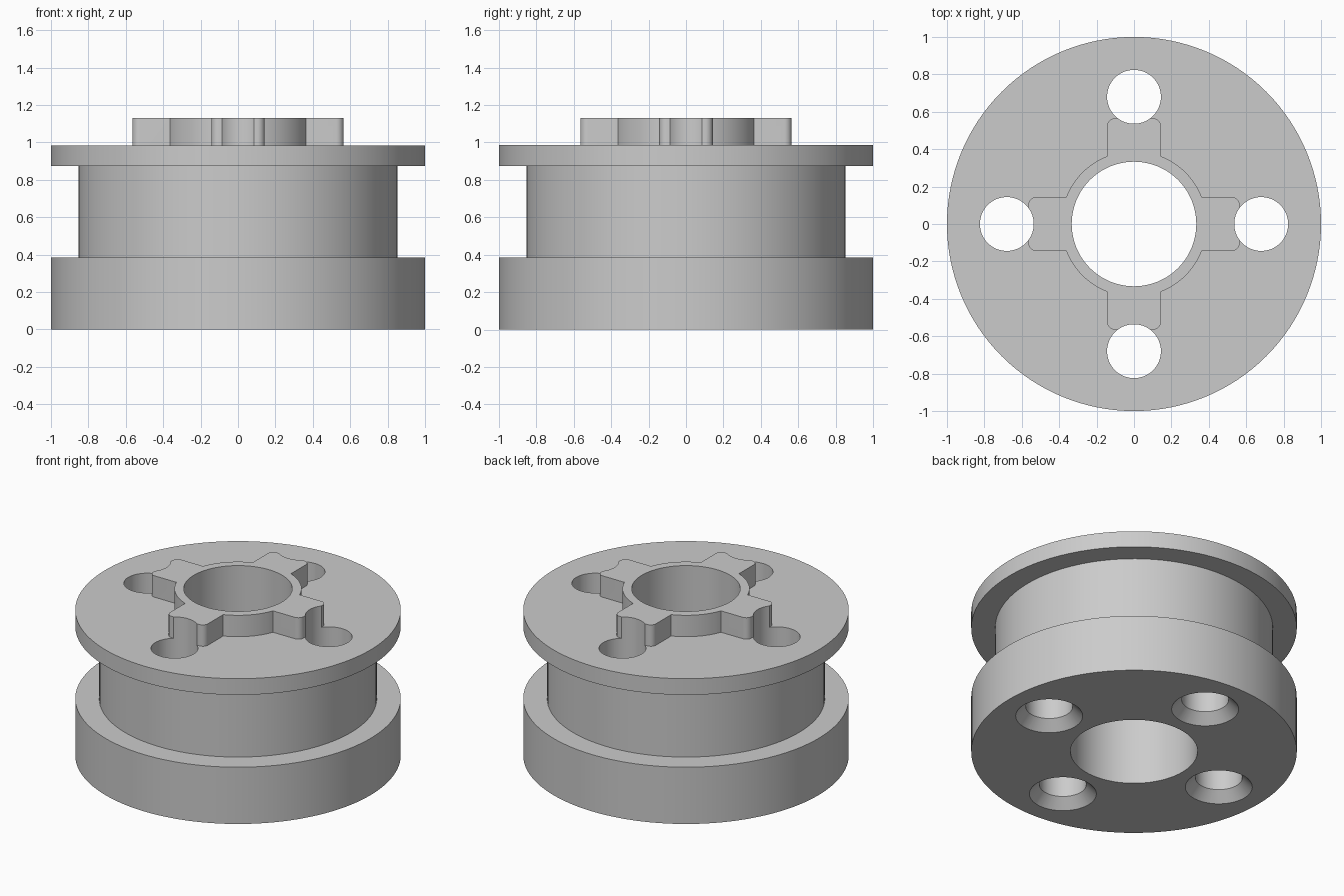
import bpy, bmesh
from math import sin, cos, pi, radians

if "Cube" in bpy.data.objects:
    bpy.data.objects.remove(bpy.data.objects["Cube"])

SEGMENTS = 128
BORE, HUB = 0.333, 0.39          # bore and raised collar radii
HOLE_R, HOLE_AT = 0.144, 0.68    # bolt holes
DECK, TOP = 0.985, 1.13          # flange top and collar top

grey = bpy.data.materials.new("plain grey")
grey.use_nodes = True
grey.diffuse_color = (0.6, 0.6, 0.6, 1)
grey.node_tree.nodes["Principled BSDF"].inputs["Base Color"].default_value = (0.6, 0.6, 0.6, 1)


def finish(name, bm):
    bmesh.ops.recalc_face_normals(bm, faces=bm.faces)
    mesh = bpy.data.meshes.new(name)
    bm.to_mesh(mesh)
    bm.free()
    mesh.materials.append(grey)
    obj = bpy.data.objects.new(name, mesh)
    bpy.context.collection.objects.link(obj)
    return obj


def lathe(name, profile, x=0, y=0, steps=SEGMENTS):
    """Spin a closed (radius, height) outline about a vertical axis."""
    bm = bmesh.new()
    rings = []
    for i in range(steps):
        a = 2 * pi * i / steps
        rings.append([bm.verts.new((x + r * cos(a), y + r * sin(a), z)) for r, z in profile])
    n = len(profile)
    for i in range(steps):
        a, b = rings[i], rings[(i + 1) % steps]
        for j in range(n):
            k = (j + 1) % n
            bm.faces.new((a[j], b[j], b[k], a[k]))
    bmesh.ops.remove_doubles(bm, verts=bm.verts, dist=1e-6)
    bmesh.ops.dissolve_degenerate(bm, edges=bm.edges, dist=1e-6)
    return finish(name, bm)


def arm(name, turn):
    """Collar arm with two rounded outer corners."""
    inner, outer, half, r = 0.36, 0.565, 0.143, 0.04
    points = [(inner, -half)]
    for start, cy in ((-90, r - half), (0, half - r)):
        for i in range(9):
            a = radians(start + i * 90 / 8)
            points.append((outer - r + r * cos(a), cy + r * sin(a)))
    points.append((inner, half))
    c, s = cos(turn), sin(turn)
    bm = bmesh.new()
    face = bm.faces.new([bm.verts.new((x * c - y * s, x * s + y * c, DECK - 0.05)) for x, y in points])
    lifted = bmesh.ops.extrude_face_region(bm, geom=[face])["geom"]
    bmesh.ops.translate(bm, vec=(0, 0, TOP - DECK + 0.05),
                        verts=[v for v in lifted if isinstance(v, bmesh.types.BMVert)])
    return finish(name, bm)


def combine(target, tool, operation):
    mod = target.modifiers.new(operation.lower(), "BOOLEAN")
    mod.operation, mod.solver, mod.object = operation, "EXACT", tool
    bpy.context.view_layer.objects.active = target
    bpy.ops.object.modifier_apply(modifier=mod.name)
    bpy.data.objects.remove(tool)


# Grooved body with raised collar and a stepped bore
spool = lathe("grooved_spool", [
    (0.39, 0), (1, 0), (1, 0.385), (0.853, 0.385), (0.853, 0.875), (1, 0.875),
    (1, DECK), (HUB, DECK), (HUB, TOP), (BORE, TOP), (BORE, 0.65), (0.39, 0.65)])

# Four collar arms
for i in range(4):
    combine(spool, arm("collar_arm", i * pi / 2), "UNION")

# Four bolt holes, countersunk underneath
for i in range(4):
    a = i * pi / 2
    drill = lathe("bolt_drill", [(0, -0.02), (0.225, -0.02), (HOLE_R, 0.065), (HOLE_R, 1.3), (0, 1.3)],
                  HOLE_AT * cos(a), HOLE_AT * sin(a), 64)
    combine(spool, drill, "DIFFERENCE")

bpy.ops.object.select_all(action="DESELECT")
spool.select_set(True)
bpy.context.view_layer.objects.active = spool
bpy.ops.object.shade_smooth_by_angle(angle=radians(25))
